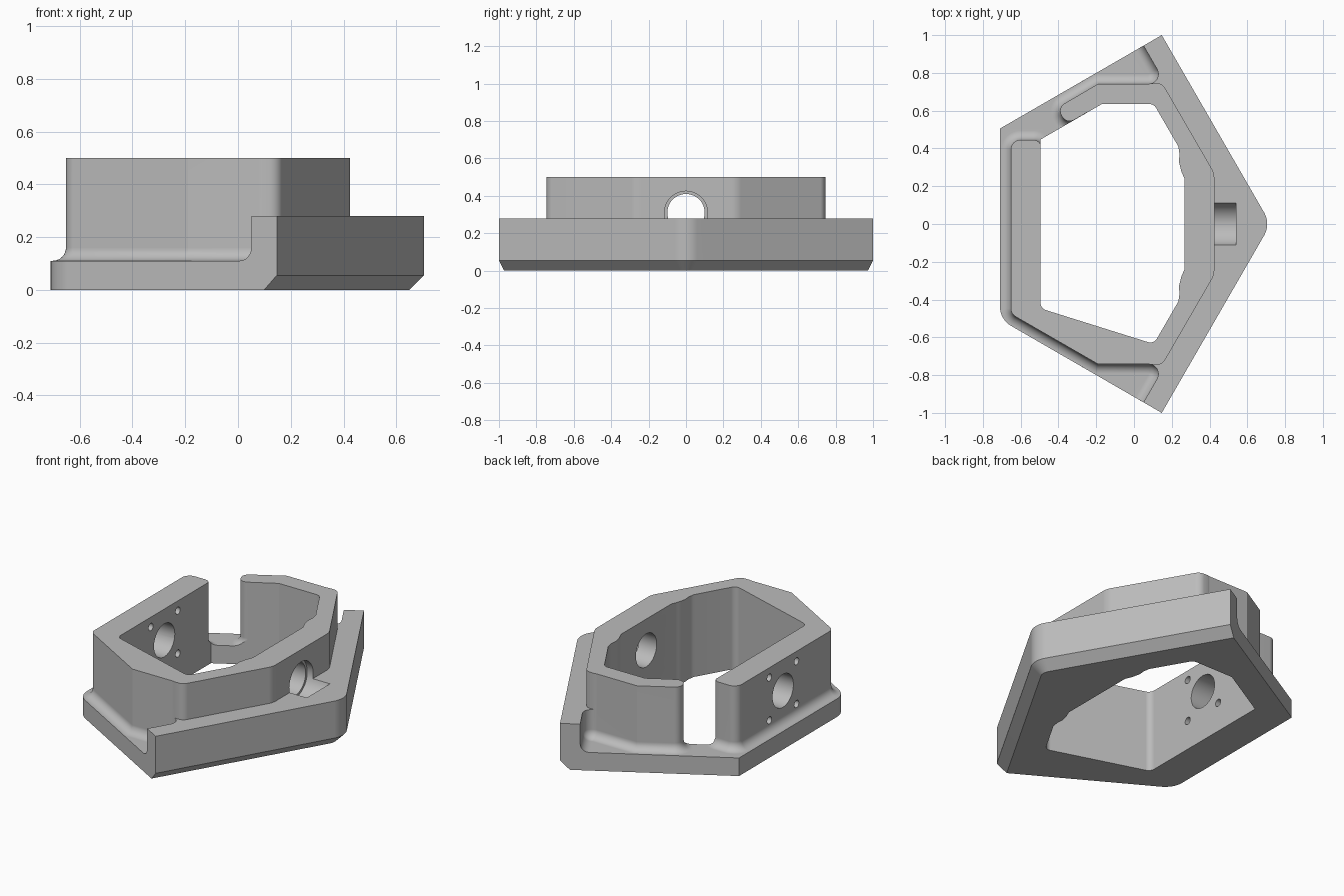
import bpy, bmesh, math
from mathutils import Vector, Matrix

cube = bpy.data.objects.get("Cube")
if cube:
    bpy.data.objects.remove(cube, do_unlink=True)

grey = bpy.data.materials.new("plain grey")
grey.use_nodes = True
GREY = (0.5, 0.5, 0.5, 1)
grey.diffuse_color = GREY
grey.node_tree.nodes["Principled BSDF"].inputs["Base Color"].default_value = GREY


def rounded(corners):
    """Counter-clockwise outline; a corner is (x, y) or (x, y, radius)."""
    pts, n = [], len(corners)
    for i, c in enumerate(corners):
        p = Vector(c[:2])
        if len(c) == 2:
            pts.append(p)
            continue
        a = (Vector(corners[i - 1][:2]) - p).normalized()
        b = (Vector(corners[(i + 1) % n][:2]) - p).normalized()
        half = a.angle(b) / 2
        centre = p + (a + b).normalized() * (c[2] / math.sin(half))
        start = p + a * (c[2] / math.tan(half)) - centre
        turn = math.pi - 2 * half
        if a.x * b.y - a.y * b.x > 0:
            turn = -turn
        for k in range(9):
            pts.append(centre + Matrix.Rotation(turn * k / 8, 2) @ start)
    return pts


def inset(pts, d):
    """Move every side of the outline inwards by d."""
    out, n = [], len(pts)
    for i, p in enumerate(pts):
        e1 = (p - pts[i - 1]).normalized()
        e2 = (pts[(i + 1) % n] - p).normalized()
        n1, n2 = Vector((-e1.y, e1.x)), Vector((-e2.y, e2.x))
        out.append(p + (n1 + n2) * (d / (1 + n1.dot(n2))))
    return out


def loft(name, layers):
    """Closed solid through stacked outlines [(points, z), ...]."""
    bm = bmesh.new()
    rings = [[bm.verts.new((p.x, p.y, z)) for p in pts] for pts, z in layers]
    n = len(rings[0])
    for lo, hi in zip(rings, rings[1:]):
        for i in range(n):
            j = (i + 1) % n
            bm.faces.new((lo[i], lo[j], hi[j], hi[i]))
    bm.faces.new(rings[0][::-1])
    bm.faces.new(rings[-1])
    bmesh.ops.recalc_face_normals(bm, faces=bm.faces)
    me = bpy.data.meshes.new(name)
    bm.to_mesh(me)
    bm.free()
    me.materials.append(grey)
    ob = bpy.data.objects.new(name, me)
    bpy.context.collection.objects.link(ob)
    return ob


def rod(name, x0, x1, y, z, r0, r1=None, segs=48):
    """Round cutter along x."""
    bm = bmesh.new()
    mat = Matrix.Translation(((x0 + x1) / 2, y, z)) @ Matrix.Rotation(math.pi / 2, 4, 'Y')
    bmesh.ops.create_cone(bm, cap_ends=True, segments=segs, radius1=r0,
                          radius2=r0 if r1 is None else r1, depth=x1 - x0, matrix=mat)
    me = bpy.data.meshes.new(name)
    bm.to_mesh(me)
    bm.free()
    me.materials.append(grey)
    ob = bpy.data.objects.new(name, me)
    bpy.context.collection.objects.link(ob)
    return ob


def combine(target, other, operation):
    mod = target.modifiers.new(operation.lower(), 'BOOLEAN')
    mod.operation, mod.solver, mod.object = operation, 'EXACT', other
    bpy.ops.object.select_all(action='DESELECT')
    target.select_set(True)
    bpy.context.view_layer.objects.active = target
    bpy.ops.object.modifier_apply(modifier=mod.name)
    bpy.data.objects.remove(other, do_unlink=True)


# Five-sided base, with the two nose sides chamfered at the bottom
def base_outline(c, tip_r):
    s, h = 0.866 * c, 0.5 * c
    return rounded([(0.147 - s, -1 + h), (0.724 - c / 0.866, 0, tip_r), (0.147 - s, 1 - h),
                    (-0.71, 0.505), (-0.71, -0.505, 0.12)])


full = base_outline(0, 0.12)
body = loft("housing", [(base_outline(0.055, 0.065), 0), (full, 0.055), (full, 0.28)])

# Raised wall block
wall = rounded([(0.15, -0.745, 0.05), (0.425, -0.27, 0.1), (0.425, 0.27, 0.1),
                (0.15, 0.745, 0.05), (-0.19, 0.745), (-0.655, 0.477),
                (-0.655, -0.477, 0.05), (-0.19, -0.745)])
combine(body, loft("raised_wall", [(wall, 0.06), (wall, 0.5)]), 'UNION')

# Central opening with the small ribs beside the nose wall
side = [(0.235, 0.41), (0.241, 0.37), (0.238, 0.33), (0.25, 0.28), (0.267, 0.24)]
opening = rounded([(0.105, -0.635, 0.04)] + [(x, -y) for x, y in side] + side[::-1] +
                  [(0.105, 0.635, 0.04), (-0.17, 0.635), (-0.495, 0.447), (-0.495, -0.447, 0.04)])
combine(body, loft("opening_cutter", [(opening, -0.1), (opening, 0.7)]), 'DIFFERENCE')

# Lowered ledge with a filleted floor, running through the wall gap
ledge = rounded([(-0.10, -1.205), (0.167, -0.742, 0.052), (-0.19, -0.742),
                 (-0.652, -0.476, 0.05), (-0.652, 0.445, 0.05), (-0.492, 0.445, 0.04),
                 (-0.492, 0.34), (-0.35, 0.34), (-0.18, 0.51), (-0.25, 0.59),
                 (-0.357, 0.528, 0.045), (-0.407, 0.615, 0.045), (-0.19, 0.742),
                 (0.167, 0.742, 0.052), (-0.10, 1.205), (-1.2, 1.205), (-1.2, -1.205)])
layers = []
for k in range(7):
    a = math.pi / 2 * k / 6
    layers.append((inset(ledge, 0.05 * (1 - math.sin(a))), 0.11 + 0.05 * (1 - math.cos(a))))
combine(body, loft("ledge_cutter", layers + [(ledge, 0.7)]), 'DIFFERENCE')

# Shaft hole through both end walls, counterbored at the nose
combine(body, rod("shaft_cutter", -1, 0.45, 0, 0.31, 0.1), 'DIFFERENCE')
combine(body, rod("counterbore_cutter", 0.385, 0.54, 0, 0.31, 0.115), 'DIFFERENCE')

# Four screw holes around the shaft hole
for y in (-0.13, 0.13):
    for z in (0.18, 0.44):
        combine(body, rod("screw_cutter", -0.85, -0.4, y, z, 0.022, segs=24), 'DIFFERENCE')
combine(body, rod("screw_relief_cutter", -0.74, -0.655, -0.15, 0.17, 0.055, 0.022, 24), 'DIFFERENCE')

# Smooth curves, crisp corners
bpy.ops.object.select_all(action='DESELECT')
body.select_set(True)
bpy.context.view_layer.objects.active = body
bpy.ops.object.shade_smooth_by_angle(angle=math.radians(25))
weighted = body.modifiers.new("weighted_normals", 'WEIGHTED_NORMAL')
weighted.keep_sharp = True
